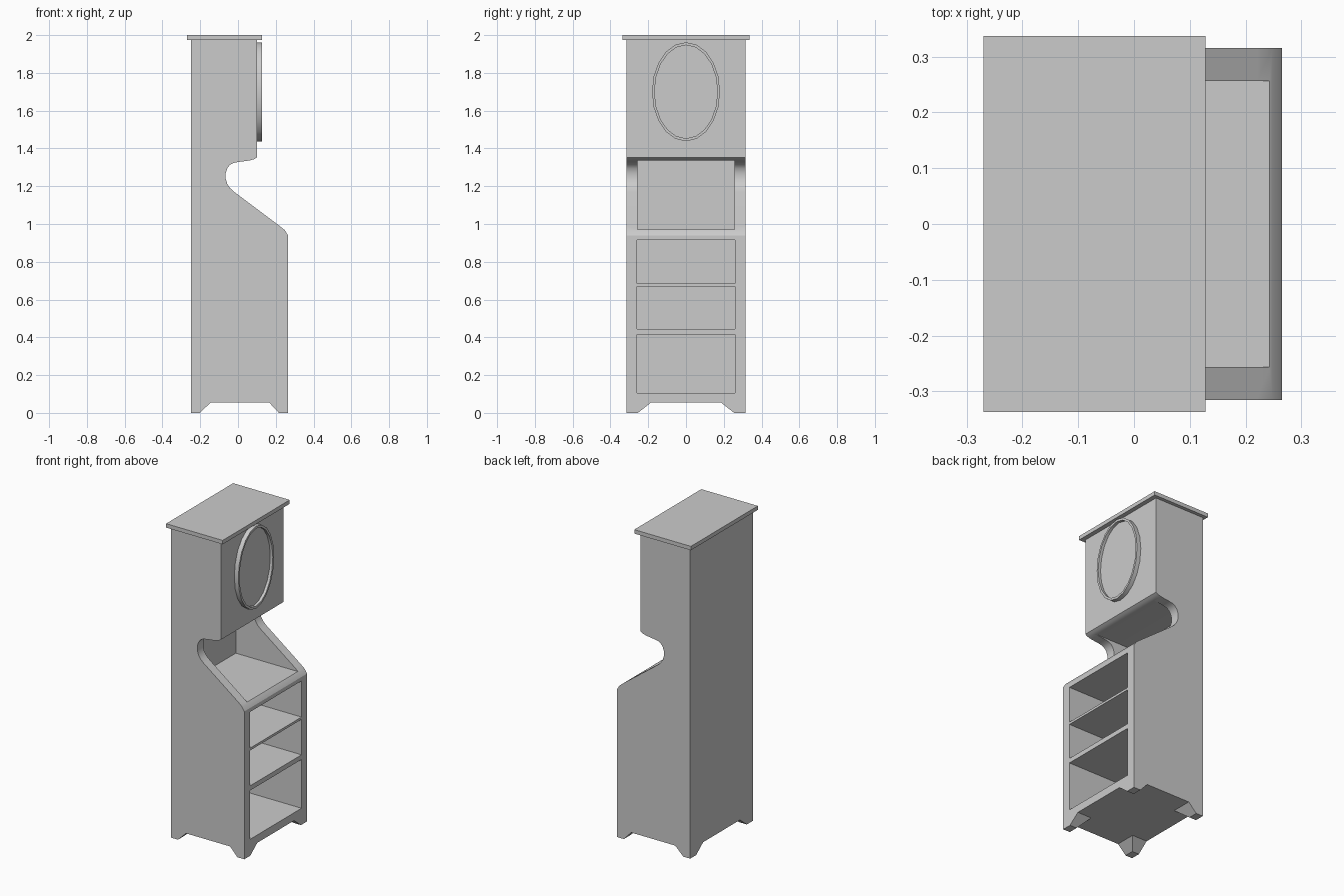
import bpy, bmesh, math
from mathutils import Vector

if "Cube" in bpy.data.objects:
    bpy.data.objects.remove(bpy.data.objects["Cube"])


def make_object(name, bm):
    bmesh.ops.recalc_face_normals(bm, faces=bm.faces[:])
    mesh = bpy.data.meshes.new(name)
    bm.to_mesh(mesh)
    bm.free()
    ob = bpy.data.objects.new(name, mesh)
    bpy.context.collection.objects.link(ob)
    return ob


def prism(name, pts, start, depth):
    """Extrude a closed 3D outline from its plane by the vector depth."""
    bm = bmesh.new()
    face = bm.faces.new([bm.verts.new(Vector(p) + Vector(start)) for p in pts])
    ext = bmesh.ops.extrude_face_region(bm, geom=[face])
    verts = [g for g in ext["geom"] if isinstance(g, bmesh.types.BMVert)]
    bmesh.ops.translate(bm, verts=verts, vec=depth)
    return make_object(name, bm)


def box(name, x0, x1, y0, y1, z0, z1):
    return prism(name, [(x0, y0, z0), (x1, y0, z0), (x1, y1, z0), (x0, y1, z0)],
                 (0, 0, 0), (0, 0, z1 - z0))


def activate(ob):
    bpy.ops.object.select_all(action='DESELECT')
    ob.select_set(True)
    bpy.context.view_layer.objects.active = ob


def cut(target, cutter):
    cutter.hide_render = True
    activate(target)
    mod = target.modifiers.new("cut", 'BOOLEAN')
    mod.operation = 'DIFFERENCE'
    mod.solver = 'EXACT'
    mod.object = cutter
    bpy.ops.object.modifier_apply(modifier=mod.name)
    bpy.data.objects.remove(cutter)


# Cabinet body from its side profile
W = 0.315
profile = [(-0.25, 0), (0.265, 0), (0.265, 0.94), (0.248, 0.967), (0.22, 0.99),
           (-0.02, 1.17), (-0.042, 1.19), (-0.057, 1.213), (-0.065, 1.24),
           (-0.065, 1.27), (-0.057, 1.295), (-0.044, 1.312), (-0.025, 1.323),
           (0.0, 1.328), (0.06, 1.336), (0.085, 1.343), (0.10, 1.352),
           (0.10, 1.98), (-0.25, 1.98)]
cabinet = prism("cabinet_body", [(x, 0, z) for x, z in profile], (0, -W, 0), (0, 2 * W, 0))

# Shelf openings and the sloped upper niche
back = -0.195
for z0, z1 in ((0.105, 0.415), (0.445, 0.67), (0.685, 0.915)):
    cut(cabinet, box("shelf_cutter", back, 0.4, -0.26, 0.26, z0, z1))
cut(cabinet, box("niche_cutter", back, 0.243, -0.256, 0.256, 0.97, 1.337))

# Tapered gaps that leave a foot at each corner
cut(cabinet, prism("side_gap_cutter",
                   [(-0.222, 0, -0.02), (0.235, 0, -0.02), (0.165, 0, 0.055), (-0.145, 0, 0.055)],
                   (0, -0.5, 0), (0, 1, 0)))
cut(cabinet, prism("front_gap_cutter",
                   [(0, -0.28, -0.02), (0, 0.28, -0.02), (0, 0.185, 0.055), (0, -0.185, 0.055)],
                   (-0.5, 0, 0), (1, 0, 0)))

# Overhanging top board
box("top_board", -0.27, 0.128, -0.337, 0.337, 1.975, 2.0)

# Oval frame and its recessed panel
SEG = 20


def oval(ry, rz, x):
    return [(x, ry * math.sin(2 * math.pi * i / SEG), 1.7 + rz * math.cos(2 * math.pi * i / SEG))
            for i in range(SEG)]


bm = bmesh.new()
loops = [[bm.verts.new(p) for p in oval(*spec)] for spec in
         ((0.18, 0.262, 0.095), (0.18, 0.262, 0.128), (0.167, 0.247, 0.128), (0.167, 0.247, 0.11))]
for a, b in zip(loops, loops[1:]):
    for i in range(SEG):
        j = (i + 1) % SEG
        bm.faces.new((a[i], a[j], b[j], b[i]))
bm.faces.new(loops[-1])
bm.faces.new(loops[0])
frame = make_object("oval_mirror_frame", bm)

# Smooth the curved parts and keep the edges sharp
for ob in (cabinet, frame):
    activate(ob)
    bpy.ops.object.shade_smooth_by_angle(angle=math.radians(30))
